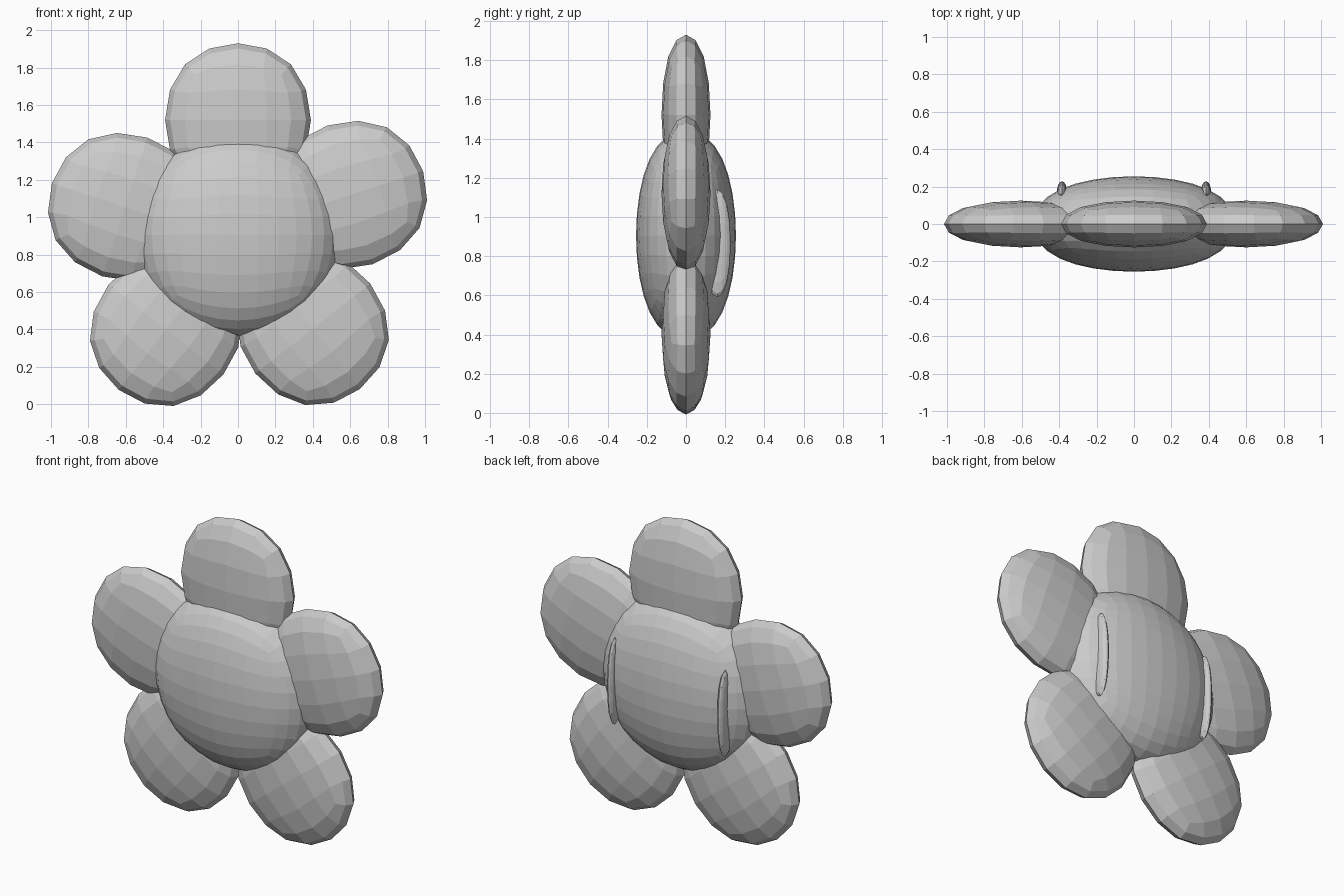
import bpy, math

if "Cube" in bpy.data.objects:
    bpy.data.objects.remove(bpy.data.objects["Cube"])

grey = bpy.data.materials.new("soft grey")
grey.diffuse_color = (0.6, 0.6, 0.6, 1)
grey.use_nodes = True
grey.node_tree.nodes["Principled BSDF"].inputs["Base Color"].default_value = grey.diffuse_color


def puff(name, loc, radii, levels, turn=0.0):
    """Rounded quad ball, scaled to the radii and turned about the y axis."""
    bpy.ops.mesh.primitive_cube_add(size=2)
    ob = bpy.context.object
    ob.name = name
    sub = ob.modifiers.new("round", 'SUBSURF')
    sub.levels = sub.render_levels = levels
    bpy.ops.object.modifier_apply(modifier="round")
    size = max(v.co.x for v in ob.data.vertices)
    ob.scale = [r / size for r in radii]
    ob.location = loc
    ob.rotation_euler = (0, turn, 0)
    bpy.ops.object.shade_flat()
    ob.data.materials.append(grey)
    return ob


# Flower centre
puff("flower_centre", (0, 0, 0.905), (0.545, 0.255, 0.54), 3)

# Petals: x, z and direction clockwise from straight up
petals = [(0, 1.52, 0), (0.60, 1.12, 72), (0.40, 0.405, 142),
          (-0.385, 0.40, 218), (-0.605, 1.055, 288)]
for i, (x, z, deg) in enumerate(petals):
    puff(f"petal_{i + 1}", (x, 0, z), (0.39, 0.125, 0.41), 2, math.radians(deg))

# Thin raised ridges on the back
for side, s in (("left", -1), ("right", 1)):
    puff(f"back_ridge_{side}", (s * 0.385, 0.16, 0.865), (0.028, 0.068, 0.275), 2)
